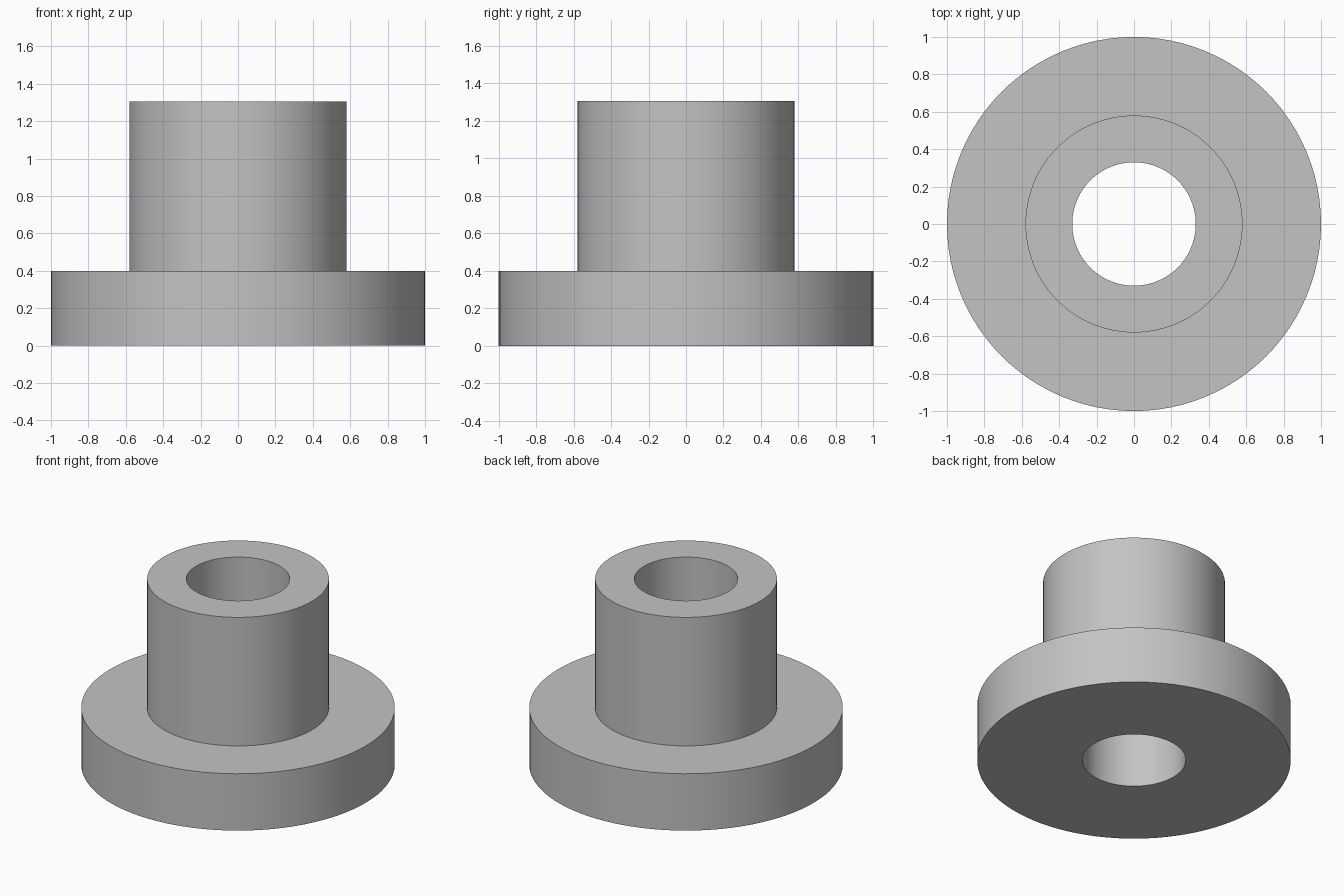
import bpy
import bmesh
import math

cube = bpy.data.objects.get("Cube")
if cube:
    bpy.data.objects.remove(cube, do_unlink=True)

SEGMENTS = 96
BORE, HUB, FLANGE = 0.33, 0.58, 1.0      # radii
FLANGE_TOP, HUB_TOP = 0.4, 1.305         # heights

# Plain grey metal
grey = bpy.data.materials.new("grey_metal")
grey.use_nodes = True
colour = (0.55, 0.55, 0.55, 1.0)
grey.diffuse_color = colour
grey.node_tree.nodes["Principled BSDF"].inputs["Base Color"].default_value = colour

# Closed half section of the bushing, turned around the z axis
profile = [(BORE, 0), (FLANGE, 0), (FLANGE, FLANGE_TOP),
           (HUB, FLANGE_TOP), (HUB, HUB_TOP), (BORE, HUB_TOP)]

bm = bmesh.new()
verts = [bm.verts.new((r, 0, z)) for r, z in profile]
edges = [bm.edges.new((v, verts[(i + 1) % len(verts)])) for i, v in enumerate(verts)]
bmesh.ops.spin(bm, geom=verts + edges, cent=(0, 0, 0), axis=(0, 0, 1),
               angle=math.tau, steps=SEGMENTS, use_merge=True)
bmesh.ops.remove_doubles(bm, verts=bm.verts[:], dist=0.0001)
bmesh.ops.recalc_face_normals(bm, faces=bm.faces[:])

mesh = bpy.data.meshes.new("flanged_bushing")
bm.to_mesh(mesh)
bm.free()
mesh.materials.append(grey)
bushing = bpy.data.objects.new("flanged_bushing", mesh)
bpy.context.collection.objects.link(bushing)

# Smooth round walls with crisp rims
bpy.ops.object.select_all(action="DESELECT")
bushing.select_set(True)
bpy.context.view_layer.objects.active = bushing
bpy.ops.object.shade_smooth_by_angle(angle=math.radians(30))
